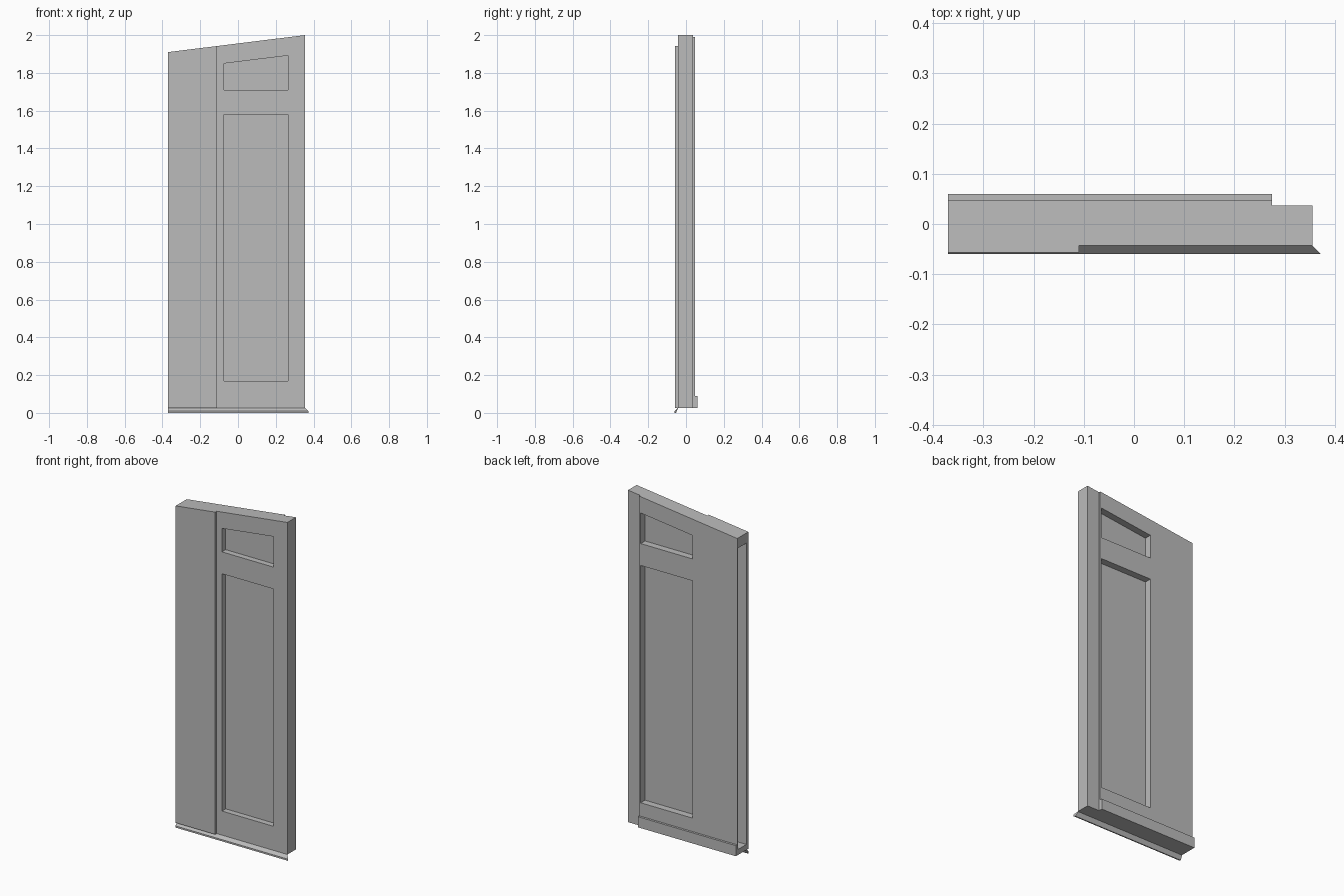
import bpy
import bmesh

cube = bpy.data.objects.get("Cube")
if cube:
    bpy.data.objects.remove(cube, do_unlink=True)

# Main measurements
LEFT, RIGHT = -0.37, 0.355
BASE = 0.027
FRONT, BACK = -0.043, 0.047
PANEL_L, PANEL_R = -0.075, 0.265


def top(x):
    """Height of the raked top edge."""
    return 1.91 + (x - LEFT) * 0.09 / (RIGHT - LEFT)


grey = bpy.data.materials.new("plain grey")
grey.use_nodes = True
grey.diffuse_color = (0.5, 0.5, 0.5, 1)
grey.node_tree.nodes["Principled BSDF"].inputs["Base Color"].default_value = (0.5, 0.5, 0.5, 1)


def prism(name, bottom, upper):
    """Solid between two matching rings of points."""
    bm = bmesh.new()
    a = [bm.verts.new(p) for p in bottom]
    b = [bm.verts.new(p) for p in upper]
    bm.faces.new(a)
    bm.faces.new(b)
    for i in range(len(a)):
        j = (i + 1) % len(a)
        bm.faces.new((a[i], a[j], b[j], b[i]))
    bmesh.ops.recalc_face_normals(bm, faces=bm.faces)
    mesh = bpy.data.meshes.new(name)
    bm.to_mesh(mesh)
    bm.free()
    mesh.materials.append(grey)
    obj = bpy.data.objects.new(name, mesh)
    bpy.context.collection.objects.link(obj)
    return obj


def upright(name, plan, z0, z1):
    """Extrude a plan outline up to a height rule."""
    return prism(name, [(x, y, z0) for x, y in plan], [(x, y, z1(x)) for x, y in plan])


def rect(x0, x1, y0, y1):
    return [(x0, y0), (x1, y0), (x1, y1), (x0, y1)]


def cut(target, cutter):
    """Subtract a helper solid and discard it."""
    cutter.hide_render = True
    mod = target.modifiers.new("cut", "BOOLEAN")
    mod.operation = "DIFFERENCE"
    mod.solver = "EXACT"
    mod.object = cutter
    bpy.context.view_layer.objects.active = target
    bpy.ops.object.modifier_apply(modifier=mod.name)
    bpy.data.objects.remove(cutter, do_unlink=True)


# Door slab: thicker hinge side, rebated closing edge
plan = [(LEFT, -0.057), (-0.11, -0.057), (-0.11, FRONT), (RIGHT, FRONT),
        (RIGHT, 0.037), (0.275, 0.037), (0.275, BACK), (LEFT, BACK)]
door = upright("door_slab", plan, BASE, top)

# Recessed panels on both faces
for y0, y1 in ((-0.1, -0.008), (0.006, 0.1)):
    area = rect(PANEL_L, PANEL_R, y0, y1)
    cut(door, upright("lower_recess", area, 0.17, lambda x: 1.58))
    cut(door, upright("upper_recess", area, 1.71, lambda x: top(x) - 0.097))

# Deep pocket in the hinge edge
cut(door, upright("edge_pocket", rect(LEFT - 0.1, -0.15, -0.038, 0.04), 0.06, lambda x: 1.85))

# Bottom rail strip on the back
upright("back_kick_strip", rect(LEFT, 0.275, BACK, 0.06), BASE, lambda x: 0.09)

# Weather bar under the front with a mitred end
section = [(FRONT, BASE), (-0.06, 0.01), (-0.06, 0), (-0.053, 0), (FRONT, 0.022)]
prism("weather_bar", [(LEFT, y, z) for y, z in section],
      [(RIGHT + FRONT - y, y, z) for y, z in section])
